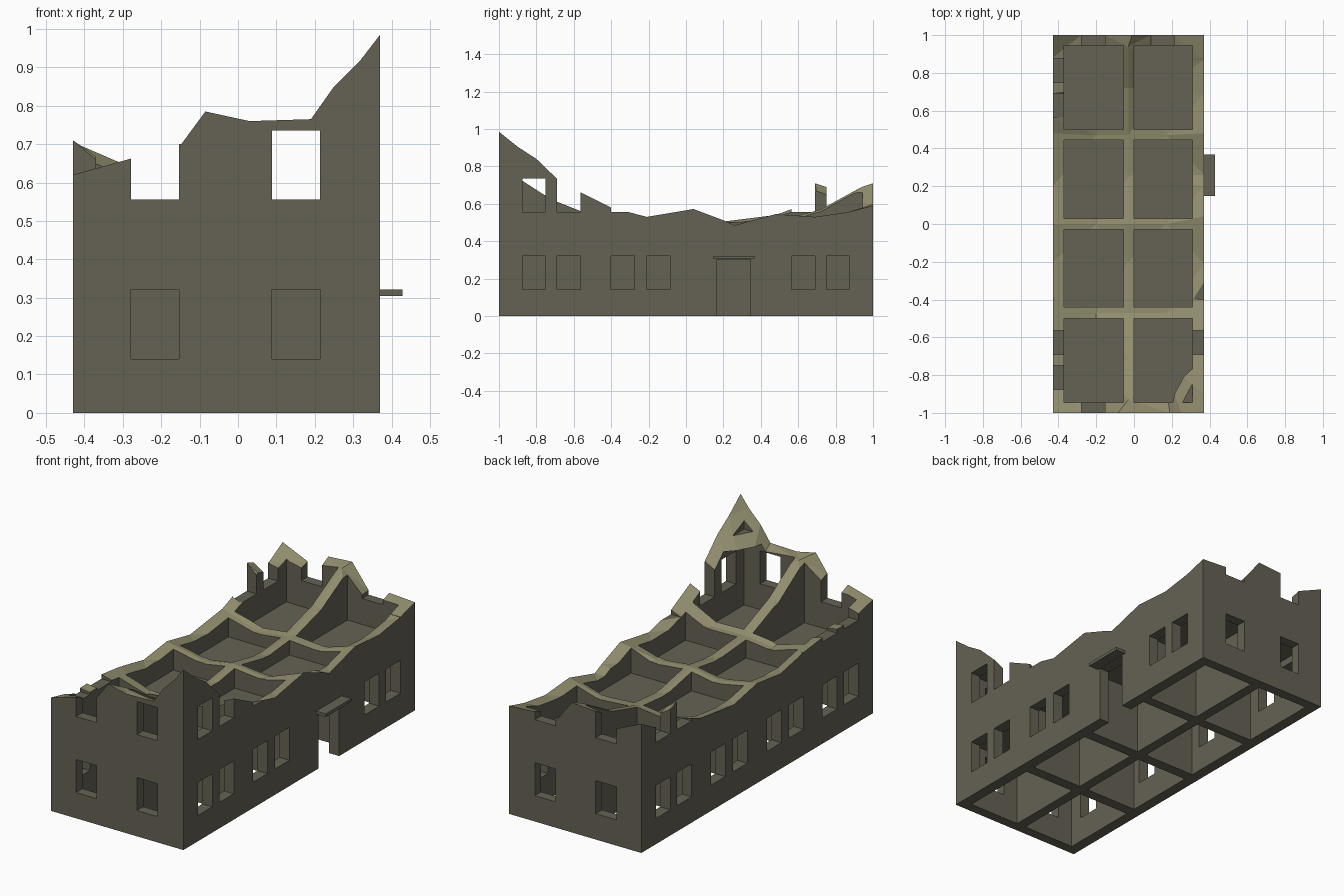
import bpy, bmesh
from mathutils import Vector
from mathutils.geometry import delaunay_2d_cdt

if "Cube" in bpy.data.objects:
    bpy.data.objects.remove(bpy.data.objects["Cube"])

X0, X1, T = -0.43, 0.37, 0.06
STOREY, SLAB = 0.415, 0.055

def material(name, rgb):
    m = bpy.data.materials.new(name)
    m.diffuse_color = (*rgb, 1)
    m.use_nodes = True
    m.node_tree.nodes["Principled BSDF"].inputs["Base Color"].default_value = m.diffuse_color
    return m

wall_mat = material("weathered_wall", (0.13, 0.122, 0.088))
break_mat = material("broken_masonry", (0.28, 0.265, 0.155))

def new_object(name, bm):
    bmesh.ops.recalc_face_normals(bm, faces=bm.faces)
    me = bpy.data.meshes.new(name)
    bm.to_mesh(me)
    bm.free()
    ob = bpy.data.objects.new(name, me)
    bpy.context.collection.objects.link(ob)
    return ob

def boxes(name, spans):
    # one object from (x0, x1, y0, y1, z0, z1) spans
    bm = bmesh.new()
    for a, b, c, d, e, f in spans:
        vs = bmesh.ops.create_cube(bm, size=1)["verts"]
        for v in vs:
            v.co = Vector((a if v.co.x < 0 else b, c if v.co.y < 0 else d, e if v.co.z < 0 else f))
    return new_object(name, bm)

# jagged top edge of each outer wall: (position along wall, height)
front = [(-.43, .62), (-.28, .662), (-.155, .69), (-.085, .785), (.03, .76), (.19, .765),
         (.25, .85), (.32, .92), (.37, .985)]
right = [(-.9, .905), (-.8, .84), (-.69, .734), (-.565, .662), (-.4, .58), (-.21, .53), (.04, .572),
         (.2, .512), (.26, .485), (.48, .545), (.69, .53), (.87, .556), (1, .59)]
back = [(.21, .60), (.09, .58), (-.01, .71), (-.155, .70), (-.28, .64), (-.43, .705)]
left = [(.88, .64), (.75, .69), (.69, .71), (.56, .57), (.48, .54), (.2, .505), (0, .545),
        (-.2, .52), (-.4, .56), (-.565, .58), (-.8, .575)]
inner = [(-.03, -.93, .755), (-.03, -.72, .62), (-.03, -.47, .52), (-.03, -.2, .50), (-.03, .0, .53),
         (-.03, .25, .48), (-.03, .47, .50), (-.03, .72, .57), (-.03, .94, .69),
         (-.2, -.47, .50), (.17, -.47, .515), (-.2, .0, .50), (.17, .0, .51), (-.2, .47, .48), (.17, .47, .485),
         (.15, -.72, .64), (-.22, -.72, .55), (-.2, .72, .55), (.15, .72, .50)]
pts = ([(x, -1, z) for x, z in front] + [(X1, y, z) for y, z in right]
       + [(x, 1, z) for x, z in back] + [(X0, y, z) for y, z in left] + inner)

# solid block under the triangulated ruin surface
flat, _, tris, orig, _, _ = delaunay_2d_cdt([Vector(p[:2]) for p in pts], [], [], 0, 1e-6)
bm = bmesh.new()
vs = [bm.verts.new((c.x, c.y, pts[o[0]][2])) for c, o in zip(flat, orig)]
for t in tris:
    bm.faces.new([vs[i] for i in t])
ext = bmesh.ops.extrude_face_region(bm, geom=bm.faces[:])["geom"]
for v in ext:
    if isinstance(v, bmesh.types.BMVert):
        v.co.z = 0
ruin = new_object("ruined_building", bm)

# rooms: two by four on each storey, ground rooms open below
room_x = [(X0 + T, -.055), (0, X1 - T)]
room_y = [(-.945, -.5), (-.44, -.03), (.03, .445), (.5, .945)]
rooms = []
for s in range(3):
    z0 = s * STOREY if s else -.1
    z1 = (s + 1) * STOREY - SLAB
    rooms += [(a, b, c, d, z0, z1) for a, b in room_x for c, d in room_y]

# windows on all four walls, plus the doorway
side_y = [-.875, -.69, -.4, -.21, .085, .275, .565, .75]
openings = [(.29, .42, .165, .345, -.1, .303)]
for s in range(2):
    z0, z1 = s * STOREY + .141, s * STOREY + .321
    for y in side_y:
        openings.append((X0 - .05, X0 + T + .02, y, y + .125, z0, z1))
        if s or not 0 < y < .5:
            openings.append((X1 - T - .02, X1 + .05, y, y + .125, z0, z1))
    for x in (-.279, .089):
        openings.append((x, x + .125, -1.05, -.925, z0, z1))
        openings.append((x, x + .125, .925, 1.05, z0, z1))

cutters = [boxes("room_cutter", rooms), boxes("opening_cutter", openings)]
for c in cutters:
    c.hide_render = True
    m = ruin.modifiers.new("cut", 'BOOLEAN')
    m.operation, m.solver, m.object = 'DIFFERENCE', 'EXACT', c
bpy.context.view_layer.update()
me = bpy.data.meshes.new_from_object(ruin.evaluated_get(bpy.context.evaluated_depsgraph_get()))
ruin.modifiers.clear()
ruin.data = me
for c in cutters:
    bpy.data.objects.remove(c)

# pale stone on the sloping broken surfaces
me.materials.clear()
me.materials.append(wall_mat)
me.materials.append(break_mat)
for p in me.polygons:
    p.use_smooth = False
    p.material_index = 1 if .02 < p.normal.z < .99999 else 0

# door canopy
canopy = boxes("door_canopy", [(X1 - .01, .428, .147, .367, .304, .321)])
canopy.data.materials.append(wall_mat)
